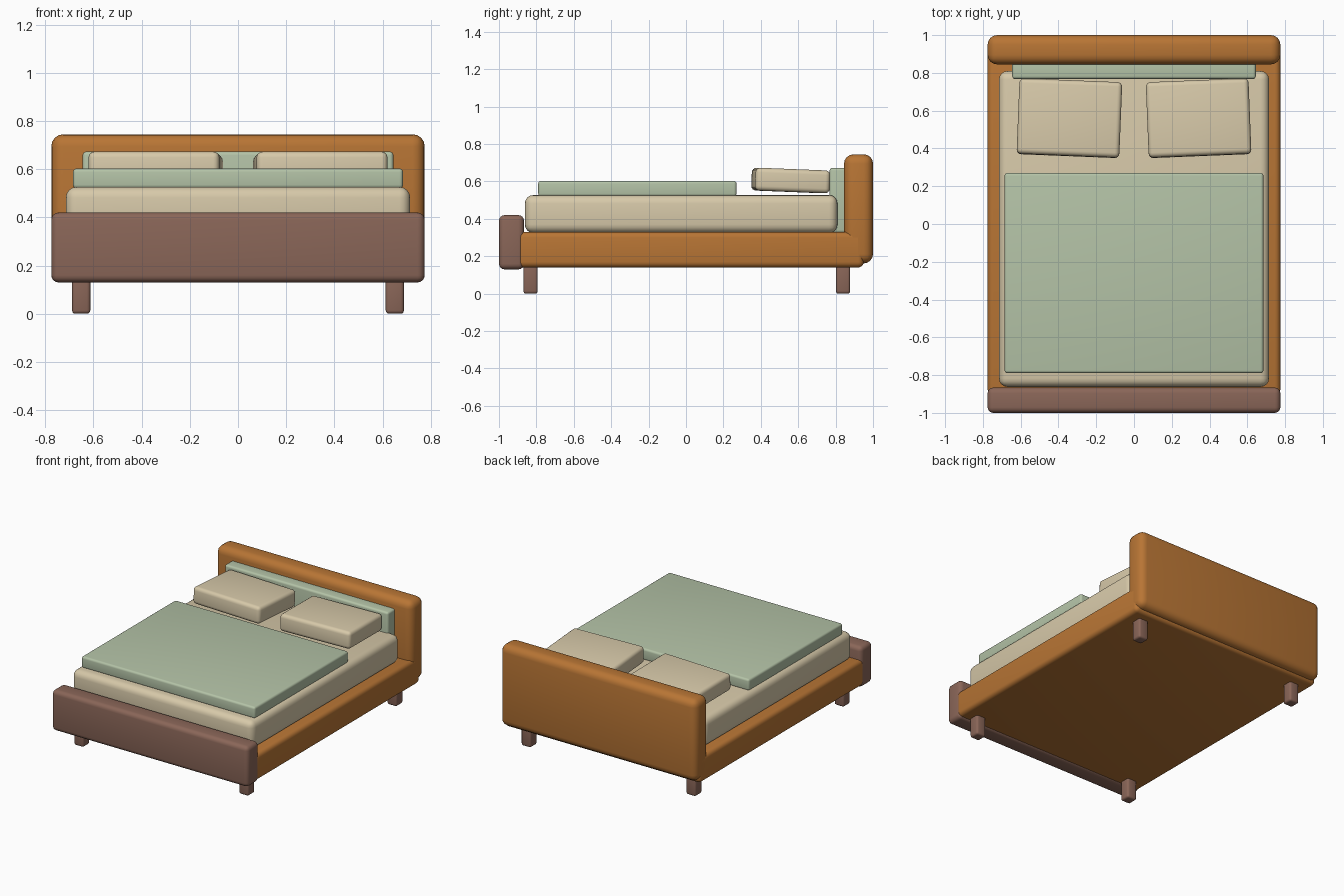
import bpy
import math

if "Cube" in bpy.data.objects:
    bpy.data.objects.remove(bpy.data.objects["Cube"])


def material(name, rgb):
    m = bpy.data.materials.new(name)
    m.diffuse_color = (*rgb, 1)
    m.use_nodes = True
    m.node_tree.nodes["Principled BSDF"].inputs["Base Color"].default_value = m.diffuse_color
    return m


wood = material("warm_wood", (0.479, 0.178, 0.035))
brown = material("dusky_brown", (0.255, 0.133, 0.098))
cream = material("cream_fabric", (0.679, 0.584, 0.397))
green = material("sage_fabric", (0.456, 0.546, 0.386))


def block(name, x, y, z, mat, bevel, segments=4, rot=(0, 0, 0)):
    """Rounded box from (min, max) ranges on each axis."""
    bpy.ops.mesh.primitive_cube_add(size=1)
    ob = bpy.context.object
    ob.name = name
    ranges = (x, y, z)
    size = [b - a for a, b in ranges]
    for v in ob.data.vertices:
        v.co = [c * s for c, s in zip(v.co, size)]
    ob.location = [(a + b) / 2 for a, b in ranges]
    ob.rotation_euler = [math.radians(r) for r in rot]
    ob.data.materials.append(mat)
    mod = ob.modifiers.new("rounding", 'BEVEL')
    mod.width = bevel
    mod.segments = segments
    bpy.ops.object.modifier_apply(modifier=mod.name)
    bpy.ops.object.shade_smooth_by_angle(angle=math.radians(35))
    return ob


# Bed base and end boards
block("bed_base", (-0.775, 0.775), (-0.905, 0.95), (0.14, 0.33), wood, 0.03)
block("headboard", (-0.775, 0.775), (0.845, 1.0), (0.162, 0.745), wood, 0.05)
block("footboard", (-0.775, 0.775), (-1.0, -0.866), (0.13, 0.42), brown, 0.03)

# Mattress, blanket and padded back panel
block("mattress", (-0.715, 0.715), (-0.862, 0.81), (0.325, 0.527), cream, 0.045)
block("blanket", (-0.685, 0.685), (-0.79, 0.27), (0.52, 0.603), green, 0.015)
block("back_panel", (-0.645, 0.645), (0.768, 0.87), (0.325, 0.673), green, 0.015)

# Pillows, slightly turned and tilted, and legs, on both sides
for side, s in (("left", -1), ("right", 1)):
    cx = s * 0.342
    block(side + "_pillow", (cx - 0.272, cx + 0.272), (0.36, 0.76),
          (0.544, 0.666), cream, 0.025, rot=(-2.3, 0, s * 2.3))
    lx = s * 0.651
    for end, ly in (("front", -0.831), ("back", 0.84)):
        block(f"{end}_{side}_leg", (lx - 0.038, lx + 0.038),
              (ly - 0.038, ly + 0.038), (0, 0.17), brown, 0.014, 3)
